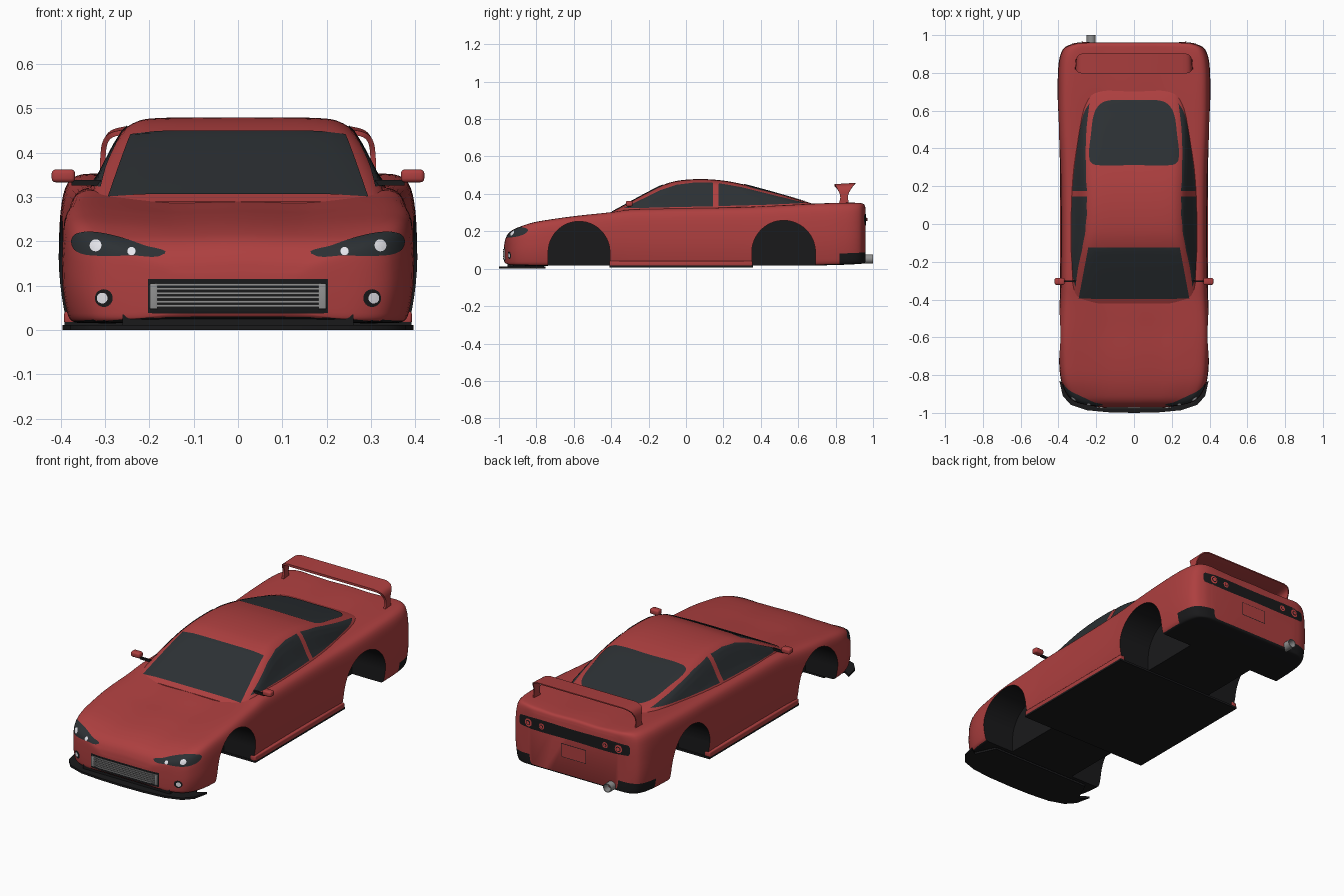
import bpy, bmesh, math
from mathutils import Vector
from mathutils.bvhtree import BVHTree

if "Cube" in bpy.data.objects:
    bpy.data.objects.remove(bpy.data.objects["Cube"])


def mat(name, *rgb):
    m = bpy.data.materials.new(name)
    m.diffuse_color = (*rgb, 1)
    m.use_nodes = True
    m.node_tree.nodes["Principled BSDF"].inputs["Base Color"].default_value = m.diffuse_color
    return m


RED = mat("paint_red", 0.42, 0.05, 0.05)
BLACK = mat("trim_black", 0.01, 0.01, 0.011)
GLASS = mat("dark_glass", 0.025, 0.03, 0.034)
WHITE = mat("lamp_white", 0.8, 0.8, 0.85)
METAL = mat("metal", 0.28, 0.28, 0.28)
LAMP = mat("lamp_red", 0.6, 0.06, 0.06)


def shade(ob, angle=35):
    ob.data.polygons.foreach_set("use_smooth", [True] * len(ob.data.polygons))
    ob.data.set_sharp_from_angle(angle=math.radians(angle))


def finish(name, bm, *mats, bevel=0.0):
    if bevel:
        bmesh.ops.bevel(bm, geom=bm.edges[:], offset=bevel, segments=3, affect='EDGES', profile=0.5)
    me = bpy.data.meshes.new(name)
    bm.to_mesh(me)
    bm.free()
    for m in mats:
        me.materials.append(m)
    ob = bpy.data.objects.new(name, me)
    bpy.context.collection.objects.link(ob)
    shade(ob)
    return ob


def spline(pts, n, closed=False):
    # smooth curve through points, tangents scaled to each segment
    pts = [Vector(p) for p in pts]
    N = len(pts)
    tan = [(pts[(i + 1) % N if closed else min(i + 1, N - 1)] - pts[i - 1 if closed else max(i - 1, 0)]) for i in range(N)]
    tan = [t / max(t.length, 1e-6) for t in tan]
    out = []
    for i in range(N if closed else N - 1):
        a, b = pts[i], pts[(i + 1) % N]
        L = (b - a).length
        for k in range(n):
            s = k / n
            out.append(a * (2*s**3 - 3*s*s + 1) + b * (3*s*s - 2*s**3)
                       + tan[i] * (L * (s**3 - 2*s*s + s)) + tan[(i + 1) % N] * (L * (s**3 - s*s)))
    return out if closed else out + [pts[-1]]


def loft(rings):
    bm = bmesh.new()
    vs = [[bm.verts.new(p) for p in r] for r in rings]
    n = len(vs[0])
    for a, b in zip(vs, vs[1:]):
        for i in range(n):
            bm.faces.new((a[i], a[(i + 1) % n], b[(i + 1) % n], b[i]))
    bm.faces.new(vs[0])
    bm.faces.new(vs[-1])
    bmesh.ops.recalc_face_normals(bm, faces=bm.faces)
    return bm


def ring(y, half, n=3):
    full = half + [(-x, z) for x, z in half[-2:0:-1]]
    return [(p[0], y, p[1]) for p in spline(full, n, True)]


def box(name, x0, x1, y0, y1, z0, z1, m, bevel=0.0):
    bm = loft([[(x, y0, z) for x, z in c] for c in [((x0, z0), (x1, z0), (x1, z1), (x0, z1))]]
              + [[(x, y1, z) for x, z in ((x0, z0), (x1, z0), (x1, z1), (x0, z1))]])
    return finish(name, bm, m, bevel=bevel)


VIEW = {"front": (lambda u, v: (u, -2, v), (0, 1, 0)), "back": (lambda u, v: (u, 2, v), (0, -1, 0)),
        "top": (lambda u, v: (u, v, 2), (0, 0, -1)), "right": (lambda u, v: (2, u, v), (-1, 0, 0)),
        "left": (lambda u, v: (-2, u, v), (1, 0, 0))}


def decal(name, pts, view, tree, m, offset=0.003, smooth=False, rings=12):
    # panel projected on to the bodywork
    if smooth:
        out = spline(pts, 5, True)
    else:
        P = [Vector(p) for p in pts]
        out = [a.lerp(b, k / 8) for a, b in zip(P, P[1:] + P[:1]) for k in range(8)]
    mid = sum(out, Vector((0, 0))) / len(out)
    start, d = VIEW[view]
    d = Vector(d)

    def hit(p):
        o = Vector(start(*p))
        h = tree.ray_cast(o, d)
        if h[0] is None:
            h = tree.find_nearest(o + d * 1.2)
        return h[0] + (h[1] - d).normalized() * offset
    bm = bmesh.new()
    vs = [[bm.verts.new(hit(mid.lerp(p, r / rings))) for p in out] for r in range(1, rings + 1)]
    c = bm.verts.new(hit(mid))
    n = len(out)
    for i in range(n):
        j = (i + 1) % n
        bm.faces.new((c, vs[0][i], vs[0][j]))
        for a, b in zip(vs, vs[1:]):
            bm.faces.new((a[i], b[i], b[j], a[j]))
    bm.normal_update()
    if sum(f.normal.dot(d) * f.calc_area() for f in bm.faces) > 0:
        bmesh.ops.reverse_faces(bm, faces=bm.faces)
    return finish(name, bm, m)


def circle(x, z, r):
    return [(x + r * math.cos(a * math.pi / 4), z + r * math.sin(a * math.pi / 4)) for a in range(8)]


# lower body: y, half width, shoulder height, centre height, bottom
rows = [(-.972, .15, .125, .125, .04), (-.965, .21, .155, .157, .03), (-.945, .30, .187, .19, .022),
        (-.91, .35, .212, .213, .018), (-.83, .385, .243, .238, .016), (-.7, .397, .266, .258, .016),
        (-.57, .40, .283, .27, .016), (-.4, .392, .301, .288, .016), (-.3, .388, .315, .29, .016),
        (0, .386, .322, .31, .016), (.3, .39, .328, .315, .016), (.5, .40, .337, .32, .016),
        (.7, .403, .347, .335, .018), (.85, .398, .351, .342, .022), (.925, .375, .35, .342, .026),
        (.952, .33, .342, .338, .03), (.961, .27, .315, .315, .04)]


def body_ring(y, w, t, c, b):
    h = t - b
    return ring(y, [(0, b), (.5 * w, b), (.9 * w, b), (.95 * w, b + .005), (.975 * w, b + .1 * h), (w, b + .35 * h),
                    (w, b + .6 * h), (.985 * w, b + .82 * h), (.95 * w, b + .95 * h), (.88 * w, t),
                    (.72 * w, t - .1 * (t - c)), (.5 * w, .3 * t + .7 * c), (.35 * w, c), (0, c + .003)])


bm = loft([body_ring(*r) for r in spline(rows, 5)])
body_tree = BVHTree.FromBMesh(bm)
for f in bm.faces:
    p = f.calc_center_median()
    if f.normal.z < -.8 and p.z < .05 or p.y > .82 and p.z < .08:
        f.material_index = 1
body = finish("lower_body", bm, RED, BLACK)

# wheel arches cut out with dark wells
cutters = []
for y, r in ((-.572, .165), (.522, .17)):
    arch = [(y + r * math.cos(math.pi * k / 40), .088 + r * math.sin(math.pi * k / 40)) for k in range(41)]
    arch += [(y - r, -.05), (y + r, -.05)]
    for s in (-1, 1):
        bm = loft([[(s * x, *p) for p in arch] for x in (.2, .5)])
        for f in bm.faces:
            f.material_index = 1
        cutters.append(finish("arch_cutter", bm, RED, BLACK))
        mod = body.modifiers.new("arch", 'BOOLEAN')
        mod.object, mod.operation, mod.solver = cutters[-1], 'DIFFERENCE', 'EXACT'
dg = bpy.context.evaluated_depsgraph_get()
body.data = bpy.data.meshes.new_from_object(body.evaluated_get(dg))
body.modifiers.clear()
shade(body)
for c in cutters:
    bpy.data.objects.remove(c)

# cabin: y, roof height, half width at the belt
cab = [(-.42, .29, .312), (-.3, .356, .322), (-.2, .41, .328), (-.12, .449, .33), (-.04, .471, .33), (.08, .479, .33),
       (.2, .471, .327), (.31, .45, .32), (.45, .413, .303), (.6, .37, .278), (.68, .346, .262), (.73, .325, .25)]


def cab_ring(y, t, w):
    X = lambda z: w - (z - .32) * .55
    lo, s = .27, max(t - .03, .275)
    return ring(y, [(0, lo), (X(lo) * .9, lo), (X(lo), lo + .002), (X((lo + s) / 2), (lo + s) / 2), (X(s), s),
                    (X(t) - .015, t - .009), (.8 * X(t), t - .002), (.4 * X(t), t), (0, t)])


bm = loft([cab_ring(*r) for r in spline(cab, 6)])
cab_tree = BVHTree.FromBMesh(bm)
finish("cabin", bm, RED)

# glass
decal("windscreen", [(-.293, -.395), (.293, -.395), (.242, -.125), (-.242, -.125)], "top", cab_tree, GLASS)
decal("rear_window", [(-.2, .312), (0, .312), (.2, .312), (.235, .34), (.228, .47), (.205, .6), (.15, .65), (0, .655),
                      (-.15, .65), (-.205, .6), (-.228, .47), (-.235, .34)], "top", cab_tree, GLASS, smooth=True)
for side in ("left", "right"):
    decal("door_window_" + side, [(-.335, .322), (.145, .333), (.145, .458), (.05, .46), (-.05, .448), (-.14, .418),
                                  (-.25, .363)], side, cab_tree, GLASS)
    decal("quarter_window_" + side, [(.175, .334), (.4, .34), (.64, .35), (.5, .384), (.3, .434), (.175, .456)],
          side, cab_tree, GLASS)

# lamps and mirrors, both sides
head = [(.165, .172), (.24, .168), (.33, .168), (.365, .178), (.375, .2), (.365, .216), (.33, .221), (.27, .21), (.21, .19)]
for s in (-1, 1):
    tag = "_left" if s < 0 else "_right"
    decal("headlight" + tag, [(s * x, z) for x, z in head], "front", body_tree, GLASS, .002, True)
    decal("main_lamp" + tag, circle(s * .32, .19, .013), "front", body_tree, WHITE, .004, True, 3)
    decal("inner_lamp" + tag, circle(s * .24, .177, .009), "front", body_tree, WHITE, .004, True, 3)
    decal("fog_ring" + tag, circle(s * .302, .072, .02), "front", body_tree, BLACK, .002, True, 4)
    decal("fog_lamp" + tag, circle(s * .305, .072, .012), "front", body_tree, WHITE, .005, True, 3)
    a, b = sorted((s * .367, s * .42))
    box("mirror" + tag, a, b, -.322, -.285, .333, .362, RED, .009)
    a, b = sorted((s * .31, s * .375))
    box("mirror_stalk" + tag, a, b, -.308, -.298, .326, .338, BLACK)
    a, b = sorted((s * .36, s * .392))
    box("sill" + tag, a, b, -.41, .355, .014, .042, RED, .006)

# tail panel, lamps and plate recess
tail = [(-.32, .235), (0, .232), (.32, .235), (.332, .262), (.32, .29), (0, .292), (-.32, .29), (-.332, .262)]
decal("tail_panel", tail, "back", body_tree, BLACK, .002, True)
for x, r in ((-.27, .021), (-.19, .016), (.19, .016), (.27, .021)):
    decal("tail_lamp", circle(x, .262, r), "back", body_tree, LAMP, .005, True, 3)
    decal("tail_lamp_ring", circle(x, .262, r * .65), "back", body_tree, BLACK, .007, True, 3)
    decal("tail_lamp_centre", circle(x, .262, r * .45), "back", body_tree, LAMP, .009, True, 3)
for nm, w, h, m, o in (("plate_edge", .075, .037, BLACK, .001), ("plate_panel", .072, .034, RED, .002)):
    decal(nm, [(-w, .165 - h), (w, .165 - h), (w, .165 + h), (-w, .165 + h)], "back", body_tree, m, o)

# front intake with cooler core
decal("intake", [(-.203, .038), (.203, .038), (.203, .115), (-.203, .115)], "front", body_tree, BLACK, .002)
for s in (-1, 1):
    box("cooler_tank", s * .19 - .009, s * .19 + .009, -.976, -.962, .047, .105, METAL, .003)
for k in range(6):
    z = .052 + k * .0095
    box("cooler_bar", -.182, .182, -.978, -.966, z, z + .0055, METAL)

# splitter and floor
edge = [(.395, -.83), (.377, -.91), (.335, -.957), (.25, -.986), (.13, -.997), (0, -1)]
plan = [(.3, -.75), (.35, -.86)] + edge
plan += [(-x, y) for x, y in plan[-2::-1]]
finish("splitter", loft([[(x, y, z) for x, y in plan] for z in (0, .011)]), BLACK)
box("splitter_mount", -.26, .26, -.955, -.76, .008, .035, BLACK)
box("floor", -.391, .391, -.41, .358, .007, .018, BLACK)

# rear wing: x, z, front y, rear y, tilt, outward normal
half = [(.306, .335, .815, .875, 0, 1, 0), (.305, .38, .825, .865, 0, 1, 0), (.3, .425, .812, .882, .004, .95, .3),
        (.285, .447, .80, .898, .008, .7, .7), (.255, .456, .795, .906, .01, 0, 1)]


def wing_ring(x, z, y0, y1, tilt, nx, nz):
    a, b = .006, .003
    return [(x + a * nx, y0, z - tilt + a * nz), (x + b * nx, y1, z + b * nz), (x - b * nx, y1, z - b * nz),
            (x - a * nx, (y0 * 2 + y1) / 3, z - tilt - a * nz), (x - a * nx, y0, z - tilt - a * nz)]


rings = [wing_ring(*r) for r in spline(half, 4)]
rings += [[(-x, y, z) for x, y, z in r] for r in rings[::-1]]
finish("rear_wing", loft(rings), RED)

# exhaust
pipe = [(r * math.cos(k * math.pi / 12), r * math.sin(k * math.pi / 12)) for r in (.024,) for k in range(24)]
stations = ((.88, 1), (1.0, 1), (1.0, .85), (.94, .85))
finish("exhaust", loft([[(-.227 + x * s, y, .052 + z * s) for x, z in pipe] for y, s in stations]), METAL)
